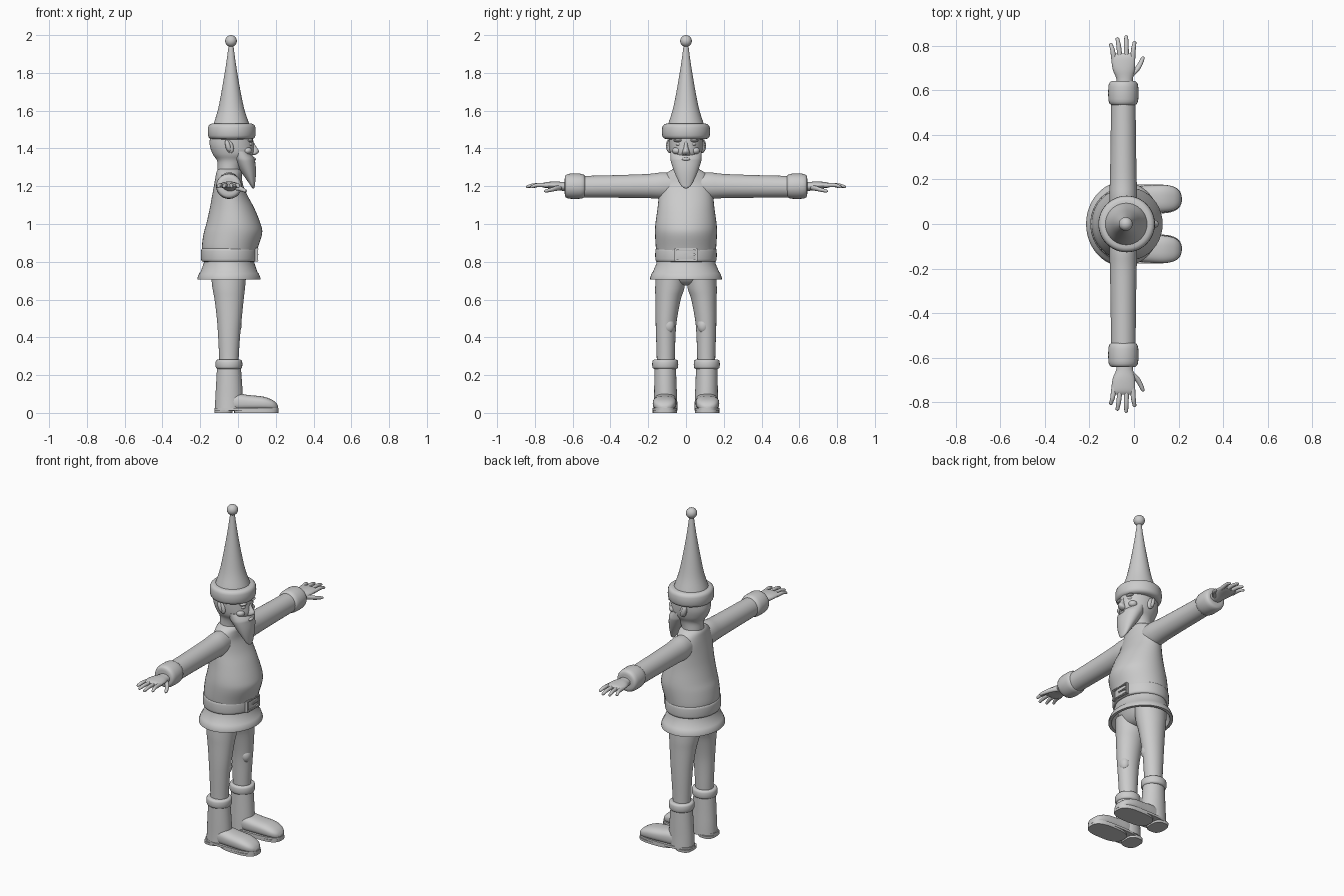
import bpy, bmesh, math
from mathutils import Vector

AX = {'x': lambda t, a, b: (t, a, b),
      'y': lambda t, a, b: (a, t, b),
      'z': lambda t, a, b: (a, b, t)}


def finish(bm, name, mirror=False, angle=40):
    bmesh.ops.recalc_face_normals(bm, faces=bm.faces)
    me = bpy.data.meshes.new(name)
    bm.to_mesh(me)
    bm.free()
    me.shade_smooth()
    me.set_sharp_from_angle(angle=math.radians(angle))
    ob = bpy.data.objects.new(name, me)
    bpy.context.collection.objects.link(ob)
    if mirror:
        m = ob.modifiers.new("mirror", 'MIRROR')
        m.use_axis = (False, True, False)
        m.use_mirror_merge = False
    return ob


def spline(rings, steps):
    out = []
    for i in range(len(rings) - 1):
        p = [rings[max(0, min(len(rings) - 1, i + k))] for k in (-1, 0, 1, 2)]
        for s in range(steps):
            u = s / steps
            out.append([0.5 * (2 * b + (c - a) * u + (2 * a - 5 * b + 4 * c - d) * u * u
                               + (3 * b - a - 3 * c + d) * u ** 3) for a, b, c, d in zip(*p)])
    return out + [rings[-1]]


def loft(name, axis, rings, mirror=False, seg=40, steps=4, power=2.0):
    """Rings are (position on axis, centre a, centre b, radius a, radius b)."""
    bm = bmesh.new()
    loops = []
    for t, a, b, ra, rb in (spline(rings, steps) if steps > 1 else rings):
        loop = []
        for k in range(seg):
            c, s = math.cos(2 * math.pi * k / seg), math.sin(2 * math.pi * k / seg)
            ca = math.copysign(abs(c) ** (2 / power), c)
            sb = math.copysign(abs(s) ** (2 / power), s)
            loop.append(bm.verts.new(AX[axis](t, a + ra * ca, b + rb * sb)))
        loops.append(loop)
    for p, q in zip(loops, loops[1:]):
        for k in range(seg):
            n = (k + 1) % seg
            bm.faces.new((p[k], p[n], q[n], q[k]))
    bm.faces.new(loops[0])
    bm.faces.new(loops[-1])
    return finish(bm, name, mirror)


def band(name, axis, t0, t1, a, b, ra, rb, depth, mirror=False, power=0.6):
    """Rounded ring wrapped round a limb or the body."""
    rings = []
    for k in range(11):
        w = math.pi * (k / 10 - 0.5)
        s = math.copysign(abs(math.sin(w)) ** power, math.sin(w))
        d = depth * (1 - max(0, math.cos(w)) ** power)
        rings.append(((t0 + t1) / 2 + (t1 - t0) / 2 * s, a, b, ra - d, rb - d))
    return loft(name, axis, rings, mirror, 48, 1)


def ball(name, loc, size, mirror=False, tilt=0):
    bm = bmesh.new()
    bmesh.ops.create_uvsphere(bm, u_segments=24, v_segments=14, radius=1)
    bmesh.ops.scale(bm, vec=size, verts=bm.verts)
    from mathutils import Matrix
    bmesh.ops.rotate(bm, matrix=Matrix.Rotation(tilt, 3, 'Y'), verts=bm.verts)
    bmesh.ops.translate(bm, vec=loc, verts=bm.verts)
    return finish(bm, name, mirror)


def box(name, loc, size, mirror=False):
    bm = bmesh.new()
    bmesh.ops.create_cube(bm, size=1)
    bmesh.ops.scale(bm, vec=size, verts=bm.verts)
    bmesh.ops.translate(bm, vec=loc, verts=bm.verts)
    bmesh.ops.bevel(bm, geom=bm.edges[:], offset=0.003, segments=2, affect='EDGES')
    return finish(bm, name, mirror)


# Hat
loft("hat_cone", 'z', [(1.49, -.035, 0, .104, .104), (1.53, -.035, 0, .094, .094),
                       (1.61, -.036, 0, .069, .069), (1.72, -.037, 0, .047, .047),
                       (1.84, -.037, 0, .027, .027), (1.95, -.037, 0, .012, .012)])
ball("hat_bobble", (-.037, 0, 1.969), (.031, .031, .031))
band("hat_brim", 'z', 1.448, 1.532, -.033, 0, .127, .127, .04)

# Head, neck and face
loft("head", 'z', [(1.24, -.045, 0, .063, .066), (1.29, -.046, 0, .062, .062),
                   (1.335, -.034, 0, .077, .066), (1.37, -.026, 0, .108, .082),
                   (1.42, -.034, 0, .116, .09), (1.48, -.034, 0, .112, .09)])
loft("nose", 'z', [(1.435, .07, 0, .012, .009), (1.41, .078, 0, .018, .011),
                   (1.387, .086, 0, .025, .018), (1.372, .082, 0, .02, .02),
                   (1.364, .078, 0, .008, .012)], seg=20)
ball("lips", (.082, 0, 1.343), (.014, .024, .009))
ball("eye", (.058, .037, 1.423), (.016, .016, .011), True)
ball("brow", (.064, .04, 1.442), (.017, .026, .008), True)
ball("cheek", (.048, .047, 1.388), (.026, .026, .02), True)
ball("ear", (-.045, .088, 1.41), (.021, .012, .036), True, -.3)
ball("ear_rim", (-.053, .094, 1.415), (.013, .012, .032), True, -.3)
loft("beard", 'z', [(1.385, .012, 0, .045, .083), (1.35, .026, 0, .06, .083),
                    (1.33, .035, 0, .056, .08), (1.29, .05, 0, .045, .067),
                    (1.25, .064, 0, .03, .051), (1.21, .076, 0, .014, .031),
                    (1.195, .08, 0, .008, .017), (1.188, .081, 0, .002, .004)])

# Tunic body
loft("torso", 'z', [(.84, -.045, 0, .14, .155), (.88, -.042, 0, .149, .16),
                    (.95, -.027, 0, .155, .164), (1.0, -.024, 0, .144, .162),
                    (1.08, -.031, 0, .119, .151), (1.15, -.043, 0, .094, .144),
                    (1.21, -.05, 0, .076, .14), (1.25, -.049, 0, .07, .122),
                    (1.275, -.047, 0, .067, .096), (1.29, -.047, 0, .058, .07)])
band("belt", 'z', .80, .872, -.047, 0, .149, .163, .016, power=.5)
loft("tunic_skirt", 'z', [(.81, -.047, 0, .129, .153), (.79, -.047, 0, .135, .157),
                          (.745, -.048, 0, .151, .176), (.74, -.048, 0, .157, .181),
                          (.715, -.048, 0, .167, .19), (.706, -.048, 0, .167, .19),
                          (.706, -.048, 0, .15, .173), (.79, -.047, 0, .122, .145)],
     seg=48, steps=1)

# Belt buckle
for z in (.808, .868):
    box("buckle_bar", (.098, 0, z), (.02, .12, .011))
box("buckle_side", (.095, .055, .838), (.02, .012, .07), True)
box("buckle_prong", (.101, .02, .838), (.014, .06, .01))

# Arms and cuffs
loft("sleeve", 'y', [(.03, -.048, 1.205, .055, .06), (.12, -.048, 1.203, .062, .07),
                     (.2, -.048, 1.201, .06, .064), (.36, -.048, 1.199, .057, .06),
                     (.56, -.048, 1.197, .055, .057)], True)
band("sleeve_cuff", 'y', .533, .642, -.048, 1.2, .068, .067, .026, True)

# Hands
loft("palm", 'y', [(.6, -.042, 1.199, .035, .026), (.65, -.042, 1.199, .037, .024),
                   (.695, -.046, 1.205, .05, .02), (.745, -.048, 1.206, .053, .015),
                   (.765, -.048, 1.204, .045, .008)], True, 28)
for x0, x1, tip in ((-.089, -.103, .812), (-.062, -.074, .838),
                    (-.034, -.035, .847), (-.007, .002, .822)):
    m = .74 + (tip - .74) * .55
    loft("finger", 'y', [(.73, x0, 1.204, .012, .011), (m, (x0 + x1) / 2, 1.206, .0105, .0105),
                         (tip - .009, x1, 1.199, .0085, .008), (tip - .003, x1, 1.198, .006, .006),
                         (tip, x1, 1.198, .002, .002)], True, 14)
loft("thumb", 'y', [(.66, -.02, 1.195, .016, .015), (.69, .009, 1.188, .015, .013),
                    (.715, .026, 1.181, .012, .011), (.742, .038, 1.175, .009, .008),
                    (.752, .041, 1.174, .003, .003)], True, 16)

# Trousers
loft("hips", 'z', [(.675, -.05, 0, .03, .04), (.69, -.05, 0, .065, .1),
                   (.73, -.05, 0, .092, .145), (.82, -.048, 0, .12, .145)])
loft("trouser_leg", 'z', [(.25, -.048, .108, .05, .047), (.3, -.048, .107, .052, .048),
                          (.42, -.047, .107, .059, .052), (.5, -.046, .104, .066, .057),
                          (.6, -.047, .095, .077, .067), (.66, -.049, .086, .086, .077),
                          (.74, -.05, .08, .094, .08)], True)
ball("knee", (-.01, .092, .462), (.029, .032, .042), True)

# Boots
band("boot_cuff", 'z', .232, .283, -.048, .11, .071, .069, .022, True)
loft("boot_shaft", 'z', [(.02, -.048, .108, .074, .063), (.08, -.047, .108, .073, .061),
                         (.15, -.047, .109, .069, .059), (.26, -.048, .11, .062, .056)], True)
loft("boot_foot", 'x', [(-.07, .109, .055, .05, .045), (0, .11, .056, .059, .046),
                        (.06, .112, .053, .061, .041), (.13, .114, .05, .062, .037),
                        (.175, .114, .043, .054, .029), (.2, .114, .035, .038, .02),
                        (.212, .114, .028, .015, .009)], True, power=2.6)
loft("boot_welt", 'z', [(.012, .045, .111, .17, .066), (.026, .045, .111, .17, .066)],
     True, 48, 1, 2.8)
loft("boot_sole", 'z', [(0, .097, .112, .117, .065), (.014, .097, .112, .117, .065)],
     True, 48, 1, 2.8)
loft("boot_heel", 'z', [(0, -.077, .109, .048, .058), (.016, -.077, .109, .048, .06)],
     True, 40, 1, 2.8)
